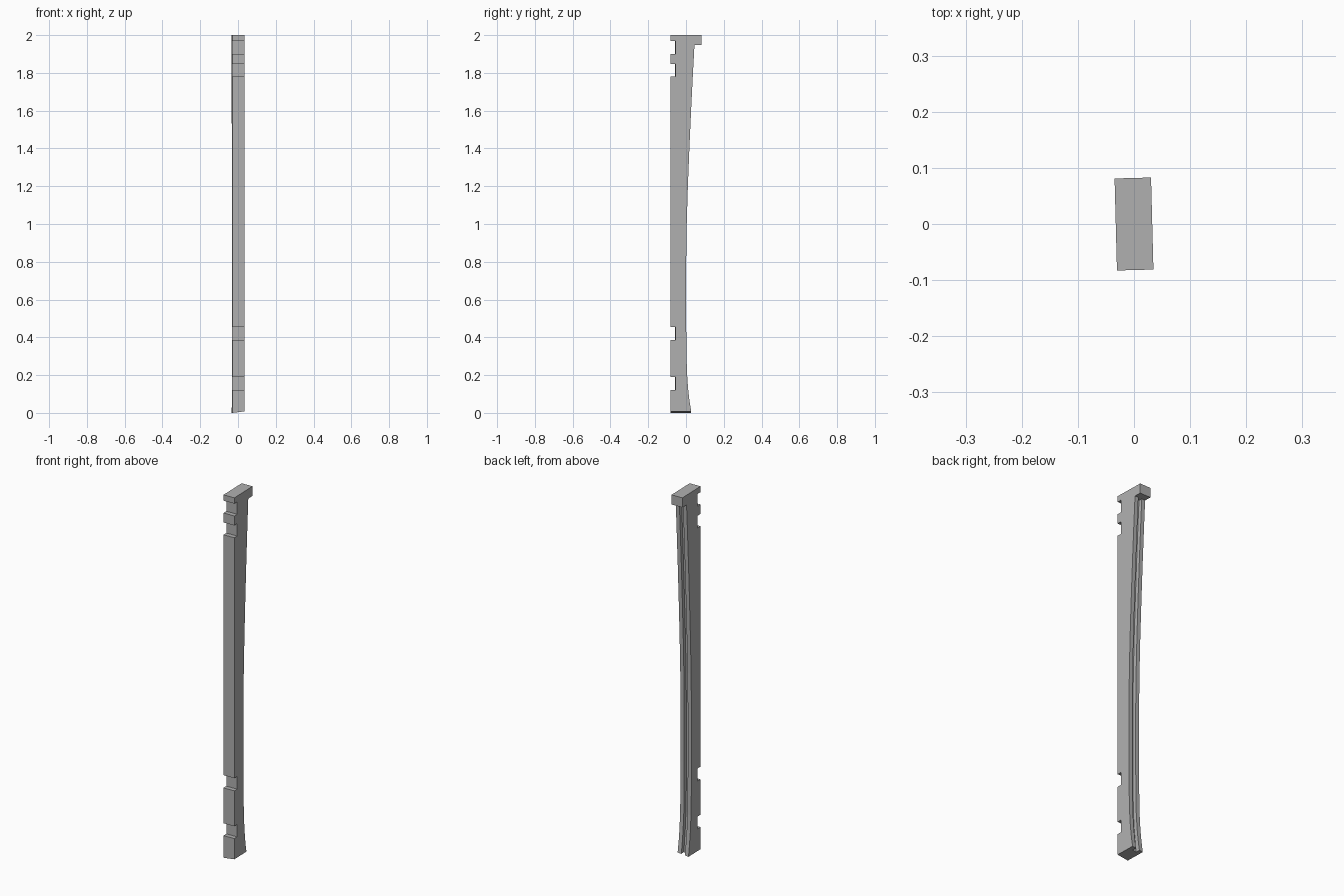
import bpy, bmesh, math

if "Cube" in bpy.data.objects:
    bpy.data.objects.remove(bpy.data.objects["Cube"], do_unlink=True)

WIDTH = 0.065
FRONT, NOTCH, BACK = -0.082, -0.057, 0.082
CAP_Z = 1.947

# Curved back edge, from foot to underside of the head (y, z)
back_curve = [(0.027, 0), (0.018, 0.06), (0.01, 0.13), (0.004, 0.22), (0.001, 0.35),
              (0, 0.5), (0, 0.8), (0.003, 1.0), (0.009, 1.2), (0.017, 1.4),
              (0.026, 1.6), (0.036, 1.8), (0.044, CAP_Z)]
notches = [(1.9, 1.968), (1.78, 1.848), (0.385, 0.455), (0.122, 0.19)]


def extrude_profile(name, profile, width):
    """Extrude a (y, z) outline symmetrically along x."""
    bm = bmesh.new()
    face = bm.faces.new([bm.verts.new((-width / 2, y, z)) for y, z in profile])
    grown = bmesh.ops.extrude_face_region(bm, geom=[face])["geom"]
    moved = [v for v in grown if isinstance(v, bmesh.types.BMVert)]
    bmesh.ops.translate(bm, verts=moved, vec=(width, 0, 0))
    bmesh.ops.recalc_face_normals(bm, faces=bm.faces)
    mesh = bpy.data.meshes.new(name)
    bm.to_mesh(mesh)
    bm.free()
    obj = bpy.data.objects.new(name, mesh)
    bpy.context.collection.objects.link(obj)
    return obj


# Post: curved back, overhanging head, notched front
outline = back_curve + [(BACK, CAP_Z), (BACK, 2), (FRONT, 2)]
for low, high in notches:
    outline += [(FRONT, high), (NOTCH, high), (NOTCH, low), (FRONT, low)]
outline.append((FRONT, 0))
post = extrude_profile("notched_post", outline, WIDTH)

# Slightly slanted foot cut
for v in post.data.vertices:
    if v.co.z < 0.001:
        v.co.z = 0.008 * (v.co.x / WIDTH + 0.5)

# Groove that follows the curved back up to the head
depth = 0.02
inner = [(y - depth, z) for y, z in back_curve]
inner[0] = (inner[0][0], -0.05)
cutter = extrude_profile("groove_cutter", inner + [(0.12, CAP_Z), (0.12, -0.05)], WIDTH / 3)
cutter.hide_render = True
cutter.hide_viewport = True

groove = post.modifiers.new("back_groove", 'BOOLEAN')
groove.operation = 'DIFFERENCE'
groove.solver = 'EXACT'
groove.object = cutter

# Apply the groove, then drop the helper
mesh = bpy.data.meshes.new_from_object(
    post.evaluated_get(bpy.context.evaluated_depsgraph_get()))
post.modifiers.clear()
post.data = mesh
bpy.data.objects.remove(cutter, do_unlink=True)
post.rotation_euler.z = math.radians(1.5)

# Plain grey finish
grey = bpy.data.materials.new("plain_grey")
grey.use_nodes = True
colour = (0.434, 0.434, 0.434, 1)
grey.diffuse_color = colour
grey.node_tree.nodes["Principled BSDF"].inputs["Base Color"].default_value = colour
mesh.materials.clear()
mesh.materials.append(grey)
